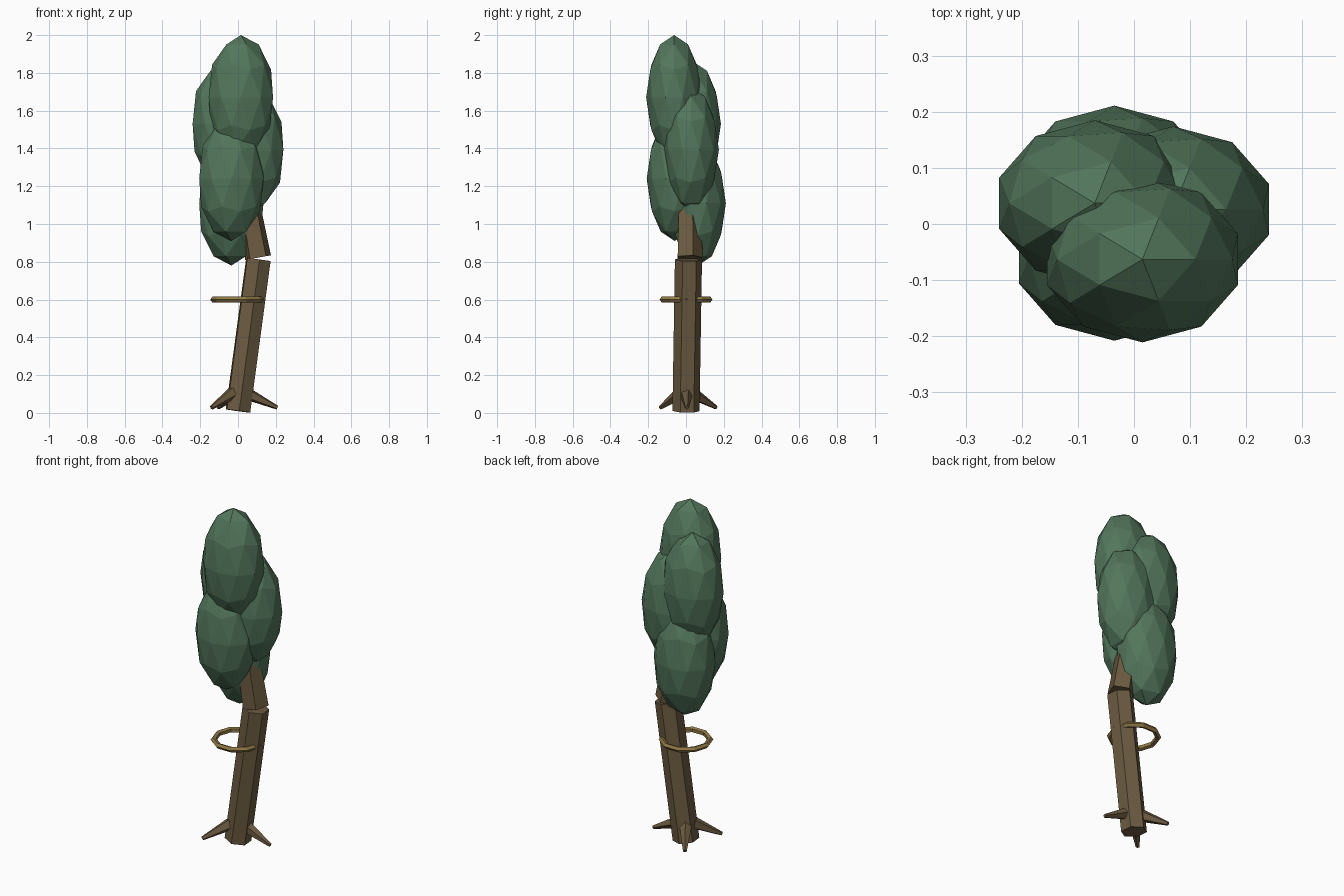
import bpy, bmesh, math
from mathutils import Vector

if "Cube" in bpy.data.objects:
    bpy.data.objects.remove(bpy.data.objects["Cube"])


def material(name, rgb):
    m = bpy.data.materials.new(name)
    m.diffuse_color = (*rgb, 1)
    m.use_nodes = True
    m.node_tree.nodes["Principled BSDF"].inputs["Base Color"].default_value = m.diffuse_color
    return m


BARK = material("bark brown", (0.15, 0.105, 0.052))
LEAF = material("leaf green", (0.085, 0.18, 0.105))
GOLD = material("dull gold", (0.28, 0.19, 0.06))


def add_object(name, bm, mat):
    bmesh.ops.recalc_face_normals(bm, faces=bm.faces[:])
    me = bpy.data.meshes.new(name)
    bm.to_mesh(me)
    bm.free()
    me.materials.append(mat)
    ob = bpy.data.objects.new(name, me)
    bpy.context.collection.objects.link(ob)
    return ob


def limb(name, start, end, r0, r1, sides, phase, mat):
    """Tapered faceted prism between two points."""
    start, end = Vector(start), Vector(end)
    turn = Vector((0, 0, 1)).rotation_difference(end - start)
    bm = bmesh.new()
    rings = []
    for c, r in ((start, r0), (end, r1)):
        rings.append([])
        for i in range(sides):
            a = math.radians(phase) + math.tau * i / sides
            rings[-1].append(bm.verts.new(c + turn @ Vector((r * math.cos(a), r * math.sin(a), 0))))
    for i in range(sides):
        j = (i + 1) % sides
        bm.faces.new((rings[0][i], rings[0][j], rings[1][j], rings[1][i]))
    for ring in rings:
        bm.faces.new(ring)
    return add_object(name, bm, mat)


# leaning trunk in two pieces
limb("lower_trunk", (0.0, 0.0, 0.01), (0.108, 0.013, 0.812), 0.072, 0.072, 6, 35, BARK)
limb("upper_trunk", (0.106, 0.015, 0.822), (0.02, 0.015, 1.3), 0.073, 0.058, 5, 90, BARK)

# three roots spreading from the base
for i, (x, y) in enumerate(((0.208, 0.005), (-0.105, 0.16), (-0.14, -0.135))):
    limb(f"root_{i + 1}", (x * 0.2, y * 0.2, 0.105), (x, y, 0.028), 0.036, 0.011, 5, 90, BARK)

# loose ring around the trunk
bm = bmesh.new()
MAJOR, MINOR = 10, 5
loops = []
for i in range(MAJOR):
    a = math.tau * i / MAJOR
    loops.append([])
    for j in range(MINOR):
        b = math.tau * j / MINOR
        r = 0.131 + 0.016 * math.cos(b)
        loops[-1].append(bm.verts.new((r * math.cos(a), r * math.sin(a), 0.6 + 0.016 * math.sin(b))))
for i in range(MAJOR):
    for j in range(MINOR):
        p, q, k = loops[i], loops[(i + 1) % MAJOR], (j + 1) % MINOR
        bm.faces.new((p[j], q[j], q[k], p[k]))
add_object("trunk_ring", bm, GOLD)

# foliage: five tall faceted blobs
BLOBS = [(0.015, -0.063, 1.67), (0.07, 0.026, 1.393), (-0.07, 0.037, 1.53),
         (-0.035, -0.06, 1.24), (-0.035, 0.063, 1.11)]
for i, centre in enumerate(BLOBS):
    bm = bmesh.new()
    bmesh.ops.create_icosphere(bm, subdivisions=2, radius=1)
    bmesh.ops.scale(bm, vec=(0.179, 0.148, 0.33), verts=bm.verts[:])
    bmesh.ops.translate(bm, vec=centre, verts=bm.verts[:])
    add_object(f"foliage_{i + 1}", bm, LEAF)
